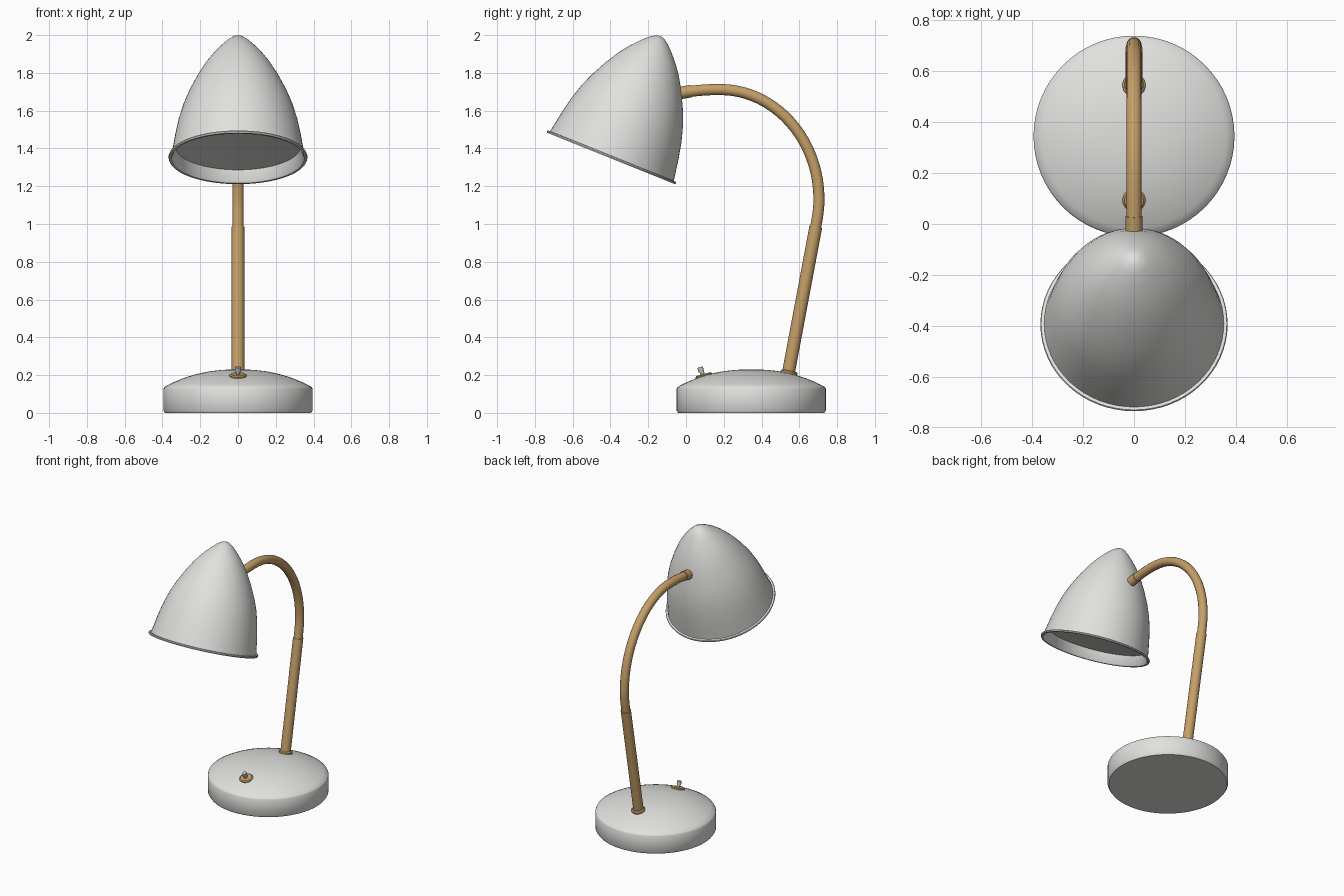
import bpy
import bmesh
from math import radians, tau
from mathutils import Vector

if "Cube" in bpy.data.objects:
    bpy.data.objects.remove(bpy.data.objects["Cube"], do_unlink=True)


def material(name, color):
    m = bpy.data.materials.new(name)
    m.use_nodes = True
    m.diffuse_color = (*color, 1)
    bsdf = next(n for n in m.node_tree.nodes if n.type == "BSDF_PRINCIPLED")
    bsdf.inputs["Base Color"].default_value = (*color, 1)
    return m


white = material("off white", (0.75, 0.75, 0.73))
brass = material("warm brass", (0.56, 0.35, 0.14))
steel = material("grey steel", (0.5, 0.5, 0.5))


def smooth(obj, angle=35):
    bpy.ops.object.select_all(action="DESELECT")
    obj.select_set(True)
    bpy.context.view_layer.objects.active = obj
    bpy.ops.object.shade_smooth_by_angle(angle=radians(angle))


def lathe(name, profile, mat, location, tilt=0, steps=64):
    """Spin (radius, height) points around z, then tilt about x."""
    bm = bmesh.new()
    verts = [bm.verts.new((r, 0, z)) for r, z in profile]
    edges = [bm.edges.new(pair) for pair in zip(verts, verts[1:])]
    bmesh.ops.spin(bm, geom=verts + edges, cent=(0, 0, 0), axis=(0, 0, 1),
                   angle=tau, steps=steps)
    bmesh.ops.remove_doubles(bm, verts=bm.verts, dist=0.0002)
    bmesh.ops.recalc_face_normals(bm, faces=bm.faces)
    mesh = bpy.data.meshes.new(name)
    bm.to_mesh(mesh)
    bm.free()
    mesh.materials.append(mat)
    obj = bpy.data.objects.new(name, mesh)
    bpy.context.collection.objects.link(obj)
    obj.location = location
    obj.rotation_euler.x = radians(tilt)
    smooth(obj)
    return obj


def rod(name, start, end, radius, mat, steps=24):
    """Closed straight cylinder between two points in the x = 0 plane."""
    axis = Vector(end) - Vector(start)
    h = axis.length
    obj = lathe(name, [(0, 0), (radius, 0), (radius, h), (0, h)], mat, start, steps=steps)
    obj.rotation_euler = axis.to_track_quat("Z", "Y").to_euler()
    return obj


# Weighted base with a shallow dome
BASE_Y, BASE_R = 0.345, 0.395
dome = [(BASE_R * i / 12, 0.135 + 0.095 * (1 - (i / 12) ** 2.3)) for i in range(12)]
lathe("base", dome + [(0.39, 0.137), (BASE_R, 0.128), (BASE_R, 0.012),
                      (0.387, 0), (0, 0)], white, (0, BASE_Y, 0))

# Lamp shade: bell body, rolled rim, inner lip and recessed inner panel
shade = [(0, 0.699), (0.025, 0.693), (0.055, 0.672), (0.09, 0.638), (0.13, 0.593),
         (0.17, 0.54), (0.215, 0.465), (0.26, 0.375), (0.29, 0.3), (0.314, 0.22),
         (0.333, 0.13), (0.345, 0.06), (0.353, 0.014), (0.365, 0.013), (0.368, 0.007),
         (0.365, 0), (0.352, 0), (0.345, 0.01), (0.331, 0.068),
         (0.2, 0.08), (0, 0.085)]
lathe("shade", shade, white, (0, -0.397, 1.347), tilt=-21.9)

# Straight stem and its collar on the base
rod("stem", (0, 0.54, 0.2), (0, 0.687, 0.985), 0.034, brass)
flange = [(0, -0.02), (0.045, -0.02), (0.045, 0.006), (0.038, 0.012), (0, 0.012)]
lathe("stem_collar", flange, brass, (0, 0.545, 0.212), tilt=-12, steps=32)

# Bent neck from the stem up and over to the shade
curve = bpy.data.curves.new("neck", "CURVE")
curve.dimensions = "3D"
curve.bevel_depth = 0.03
curve.bevel_resolution = 5
curve.resolution_u = 20
curve.use_fill_caps = True
spline = curve.splines.new("BEZIER")
# Each row: y, z, handle direction y, z, length before, length after
path = [(0.686, 0.98, 0.18, 0.98, 0.05, 0.05),
        (0.704, 1.13, 0, 1, 0.05, 0.32),
        (0.18, 1.712, -1, 0, 0.29, 0.07),
        (-0.03, 1.694, -0.98, -0.17, 0.07, 0.07)]
spline.bezier_points.add(len(path) - 1)
for point, (y, z, dy, dz, before, after) in zip(spline.bezier_points, path):
    co, d = Vector((0, y, z)), Vector((0, dy, dz))
    point.handle_left_type = point.handle_right_type = "FREE"
    point.co, point.handle_left, point.handle_right = co, co - d * before, co + d * after
neck = bpy.data.objects.new("neck", curve)
bpy.context.collection.objects.link(neck)
bpy.ops.object.select_all(action="DESELECT")
neck.select_set(True)
bpy.context.view_layer.objects.active = neck
bpy.ops.object.convert(target="MESH")
neck = bpy.context.view_layer.objects.active
neck.data.materials.clear()
neck.data.materials.append(brass)
smooth(neck)

# Sleeve where the neck meets the shade
rod("neck_sleeve", (0, -0.035, 1.693), (0, 0.03, 1.704), 0.033, brass)

# Toggle switch on the front of the base
lathe("switch_collar", flange, brass, (0, 0.095, 0.194), tilt=15, steps=32)
rod("switch_lever", (0, 0.095, 0.19), (0, 0.079, 0.225), 0.011, steel, steps=16)
rod("switch_tip", (0, 0.081, 0.219), (0, 0.074, 0.242), 0.015, steel, steps=16)
